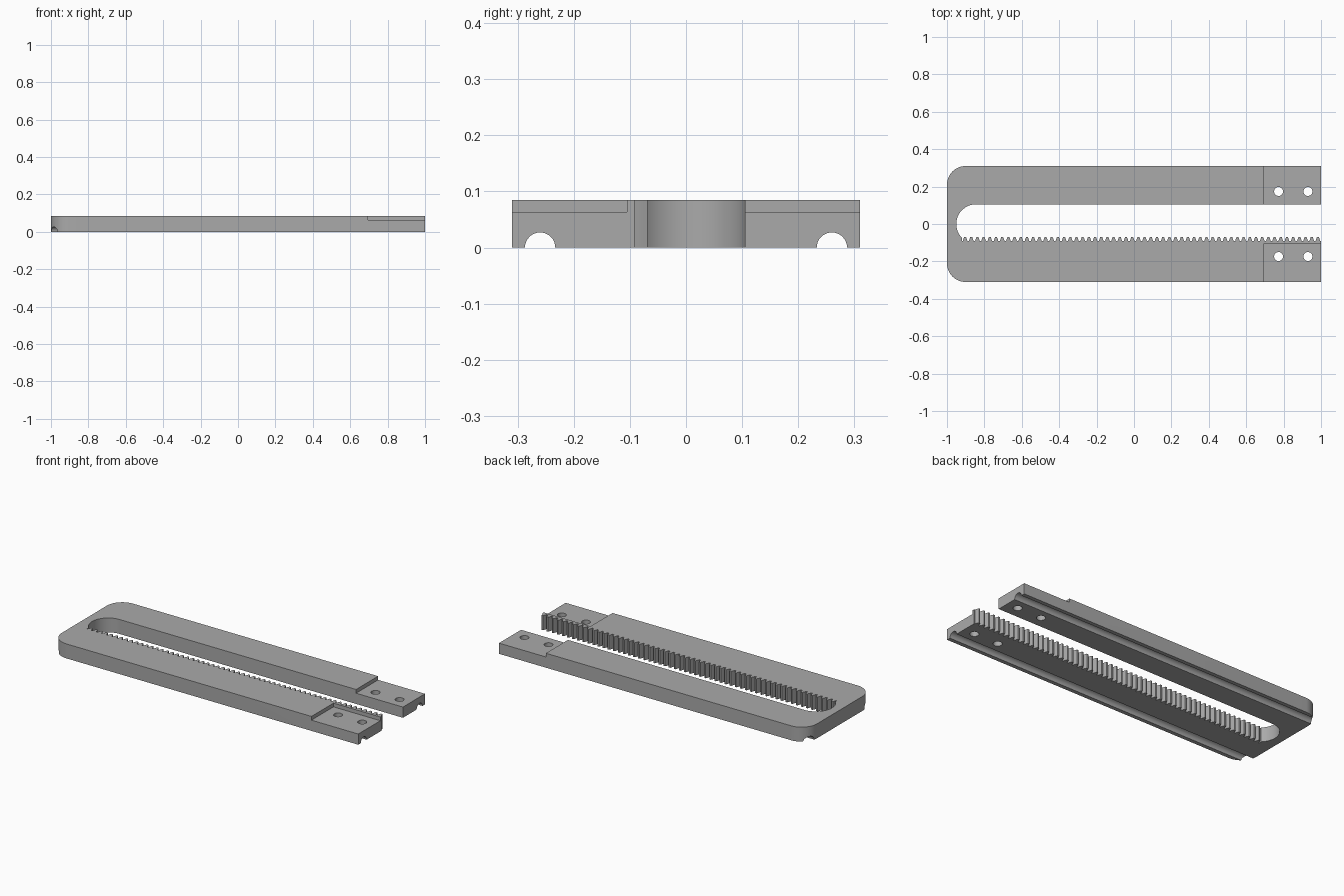
import bpy, bmesh
from math import sin, cos, pi, radians
from mathutils import Matrix

if "Cube" in bpy.data.objects:
    bpy.data.objects.remove(bpy.data.objects["Cube"], do_unlink=True)

HEIGHT, HALF_WIDTH, CORNER = 0.085, 0.31, 0.1
SLOT_R, SLOT_X = 0.105, -0.845
ROOT_Y, PITCH, TEETH = -0.092, 0.0331, 58

grey = bpy.data.materials.new("plain grey")
grey.use_nodes = True
grey.diffuse_color = (0.4, 0.4, 0.4, 1)
grey.node_tree.nodes["Principled BSDF"].inputs["Base Color"].default_value = (0.4, 0.4, 0.4, 1)


def make(name, bm):
    bmesh.ops.recalc_face_normals(bm, faces=bm.faces)
    mesh = bpy.data.meshes.new(name)
    bm.to_mesh(mesh)
    bm.free()
    mesh.materials.append(grey)
    obj = bpy.data.objects.new(name, mesh)
    bpy.context.collection.objects.link(obj)
    return obj


def arc(cx, cy, r, start, end, n):
    angles = [radians(start + (end - start) * i / n) for i in range(n + 1)]
    return [(cx + r * cos(a), cy + r * sin(a)) for a in angles]


# Outline of the U-shaped frame: outer edge, then slot with its toothed side
inner = CORNER - 1
outline = [(1, HALF_WIDTH)]
outline += arc(inner, HALF_WIDTH - CORNER, CORNER, 90, 180, 12)
outline += arc(inner, CORNER - HALF_WIDTH, CORNER, 180, 270, 12)
outline += [(1, -HALF_WIDTH), (1, ROOT_Y)]

# Rack teeth, as half width and height above the root
flank = [(0.0125, 0), (0.0105, 0.007), (0.0078, 0.015), (0.0045, 0.0235)]
for k in range(TEETH):
    x = 1 - PITCH * (k + 0.5)
    outline += [(x + w, ROOT_Y + h) for w, h in flank]
    outline += [(x - w, ROOT_Y + h) for w, h in reversed(flank)]
outline.append((-0.919, ROOT_Y))
outline += arc(SLOT_X, 0, SLOT_R, 225, 90, 24)
outline.append((1, SLOT_R))

bm = bmesh.new()
face = bm.faces.new([bm.verts.new((x, y, 0)) for x, y in outline])
top = bmesh.ops.extrude_face_region(bm, geom=[face])["geom"]
bmesh.ops.translate(bm, vec=(0, 0, HEIGHT), verts=[v for v in top if isinstance(v, bmesh.types.BMVert)])
frame = make("rack_frame", bm)


# Cutters: end recesses, screw holes and underside grooves
def box(name, lo, hi):
    bm = bmesh.new()
    size = [b - a for a, b in zip(lo, hi)]
    mid = [(a + b) / 2 for a, b in zip(lo, hi)]
    bmesh.ops.create_cube(bm, size=1, matrix=Matrix.Translation(mid) @ Matrix.Diagonal((*size, 1)))
    return make(name, bm)


def rod(name, centre, radius, length, turn=0):
    bm = bmesh.new()
    place = Matrix.Translation(centre) @ Matrix.Rotation(turn, 4, "Y")
    bmesh.ops.create_cone(bm, cap_ends=True, segments=32, radius1=radius, radius2=radius, depth=length, matrix=place)
    return make(name, bm)


cutters = [box("back_recess_cutter", (0.695, 0.05, 0.063), (1.1, 0.4, 0.2)),
           box("front_recess_cutter", (0.695, -0.4, 0.063), (1.1, -0.105, 0.2))]
for side in (-1, 1):
    cutters.append(rod("groove_cutter", (0, side * 0.26, 0), 0.027, 2.4, pi / 2))
    for x in (0.773, 0.93):
        cutters.append(rod("screw_hole_cutter", (x, side * 0.174, 0), 0.024, 0.4))

bpy.context.view_layer.objects.active = frame
frame.select_set(True)
for cutter in cutters:
    mod = frame.modifiers.new("cut", "BOOLEAN")
    mod.operation = "DIFFERENCE"
    mod.solver = "EXACT"
    mod.object = cutter
    bpy.ops.object.modifier_apply(modifier=mod.name)
    bpy.data.objects.remove(cutter, do_unlink=True)

bpy.ops.object.shade_smooth_by_angle(angle=radians(25))
